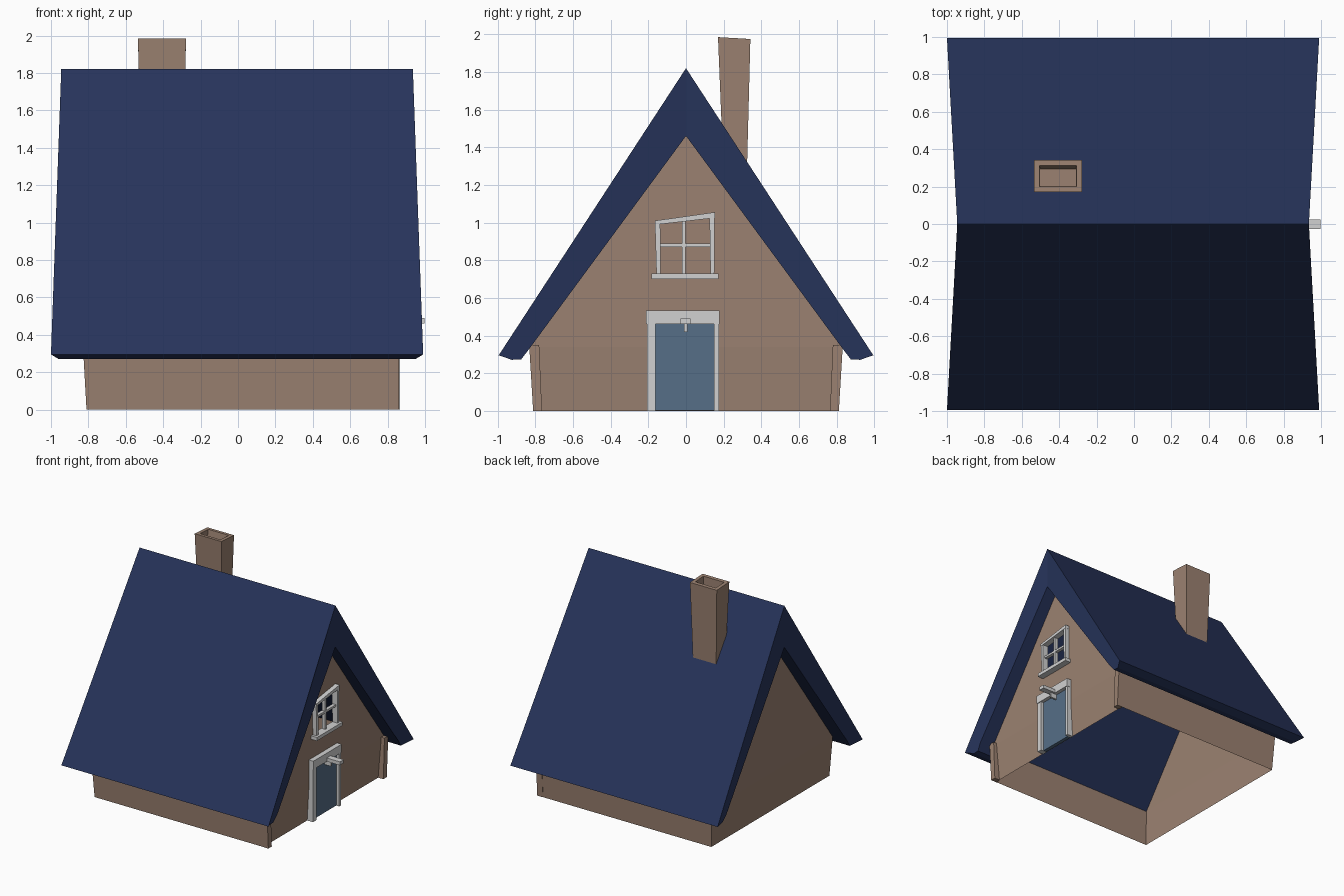
import bpy, bmesh

if "Cube" in bpy.data.objects:
    bpy.data.objects.remove(bpy.data.objects["Cube"])


def material(name, rgb):
    m = bpy.data.materials.new(name)
    m.diffuse_color = (*rgb, 1)
    m.use_nodes = True
    m.node_tree.nodes["Principled BSDF"].inputs["Base Color"].default_value = m.diffuse_color
    return m


BROWN = material("brown_wall", (0.33, 0.222, 0.165))
NAVY = material("navy_roof", (0.02, 0.034, 0.104))
WHITE = material("pale_trim", (0.64, 0.64, 0.64))
BLUE = material("blue_door", (0.092, 0.158, 0.245))


def build(name, verts, faces, mat):
    bm = bmesh.new()
    vs = [bm.verts.new(v) for v in verts]
    for f in faces:
        bm.faces.new([vs[i] for i in f])
    bmesh.ops.recalc_face_normals(bm, faces=bm.faces)
    me = bpy.data.meshes.new(name)
    bm.to_mesh(me)
    bm.free()
    me.materials.append(mat)
    ob = bpy.data.objects.new(name, me)
    bpy.context.collection.objects.link(ob)
    return ob


def loft(name, a, b, mat):
    """Closed solid between two matching outlines."""
    n = len(a)
    faces = [list(range(n)), list(range(2 * n - 1, n - 1, -1))]
    faces += [(i, (i + 1) % n, n + (i + 1) % n, n + i) for i in range(n)]
    return build(name, a + b, faces, mat)


def prism(name, yz, x0, x1, mat):
    """Outline in the y-z plane extruded along x."""
    return loft(name, [(x0, y, z) for y, z in yz], [(x1, y, z) for y, z in yz], mat)


def bar(name, y0, y1, z0, z1, x0, x1, mat):
    return prism(name, [(y0, z0), (y1, z0), (y1, z1), (y0, z1)], x0, x1, mat)


# walls: open-bottomed shell flaring outwards, window hole in the right gable
B, E, EZ, AZ = 0.81, 0.829, 0.34, 1.47
verts = [(B, -B, 0), (B, B, 0), (-B, B, 0), (-B, -B, 0),
         (E, -E, EZ), (E, E, EZ), (-E, E, EZ), (-E, -E, EZ),
         (E, 0, AZ), (-E, 0, AZ),
         (E, -0.142, 0.715), (E, 0.137, 0.715), (E, 0.137, 1.03), (E, -0.147, 0.998)]
faces = [(0, 1, 5, 4), (1, 2, 6, 5), (2, 3, 7, 6), (3, 0, 4, 7), (6, 7, 9),
         (4, 5, 11, 10), (5, 8, 12, 11), (8, 4, 10, 13), (8, 13, 12)]
build("walls", verts, faces, BROWN)

# roof: thick gable slab with rounded eaves, ends slanting in towards the ridge
half = [(0.995, 0.295, 0.995), (0.925, 0.271, 0.955), (0.875, 0.274, 0.955),
        (0.832, 0.33, 0.965)]  # y, z, half length
profile = ([(0, 1.82, 0.94)] + half + [(0, 1.46, 0.94)]
           + [(-y, z, h) for y, z, h in reversed(half)])
n = len(profile)
rv = [(s * h - 0.005, y, z) for s in (-1, 1) for y, z, h in profile]
rf = [(i, (i + 1) % n, n + (i + 1) % n, n + i) for i in range(n)]
for o in (0, n):  # end faces, one per slope
    rf += [tuple(o + i for i in range(0, n // 2 + 1)),
           tuple(o + i for i in [n // 2] + list(range(n // 2 + 1, n)) + [0])]
build("roof", rv, rf, NAVY)

# corner posts beside the door
for s, side in ((-1, "front"), (1, "back")):
    prism(side + "_corner_post",
          [(s * 0.765, 0), (s * 0.812, 0), (s * 0.833, 0.35), (s * 0.78, 0.35)],
          0.805, 0.86, BROWN)


# chimney: flared stack with sloped top and recessed flue
def ring(x0, x1, y0, y1, z0, z1):
    return [(x0, y0, z0), (x1, y0, z0), (x1, y1, z1), (x0, y1, z1)]


rings = [ring(-0.515, -0.295, 0.2, 0.323, 1.25, 1.25),
         ring(-0.535, -0.278, 0.17, 0.342, 1.985, 1.975),
         ring(-0.505, -0.308, 0.2, 0.312, 1.983, 1.977),
         ring(-0.502, -0.311, 0.203, 0.295, 1.88, 1.88)]
cv = [v for r in rings for v in r]
cf = [(0, 1, 2, 3), (12, 13, 14, 15)]
cf += [(4 * k + i, 4 * k + (i + 1) % 4, 4 * k + 4 + (i + 1) % 4, 4 * k + 4 + i)
       for k in range(3) for i in range(4)]
build("chimney", cv, cf, BROWN)

# door and its frame
bar("door", -0.168, 0.152, 0.002, 0.465, 0.806, 0.84, BLUE)
bar("door_jamb_front", -0.208, -0.163, 0, 0.46, 0.805, 0.866, WHITE)
bar("door_jamb_back", 0.15, 0.175, 0, 0.46, 0.805, 0.866, WHITE)
bar("door_lintel", -0.212, 0.177, 0.46, 0.532, 0.815, 0.872, WHITE)

# lamp arm above the door with a small brace
bar("lamp_arm", -0.028, 0.025, 0.46, 0.49, 0.86, 0.998, WHITE)
bar("lamp_brace", -0.01, 0.007, 0.418, 0.462, 0.835, 0.9, WHITE)

# window: slanted frame, crossbars and sill
WX0, WX1 = 0.815, 0.866
prism("window_side_front", [(-0.157, 0.725), (-0.135, 0.725), (-0.137, 1.0), (-0.165, 1.0)], WX0, WX1, WHITE)
prism("window_side_back", [(0.13, 0.725), (0.15, 0.725), (0.152, 1.03), (0.125, 1.03)], WX0, WX1, WHITE)
prism("window_head", [(-0.165, 0.988), (0.153, 1.025), (0.153, 1.055), (-0.165, 1.01)], WX0, WX1 + 0.002, WHITE)
bar("window_upright", -0.021, -0.003, 0.725, 1.02, 0.82, 0.852, WHITE)
bar("window_crossbar", -0.14, 0.135, 0.87, 0.888, 0.82, 0.85, WHITE)
bar("window_sill", -0.182, 0.172, 0.7, 0.73, WX0, 0.885, WHITE)
